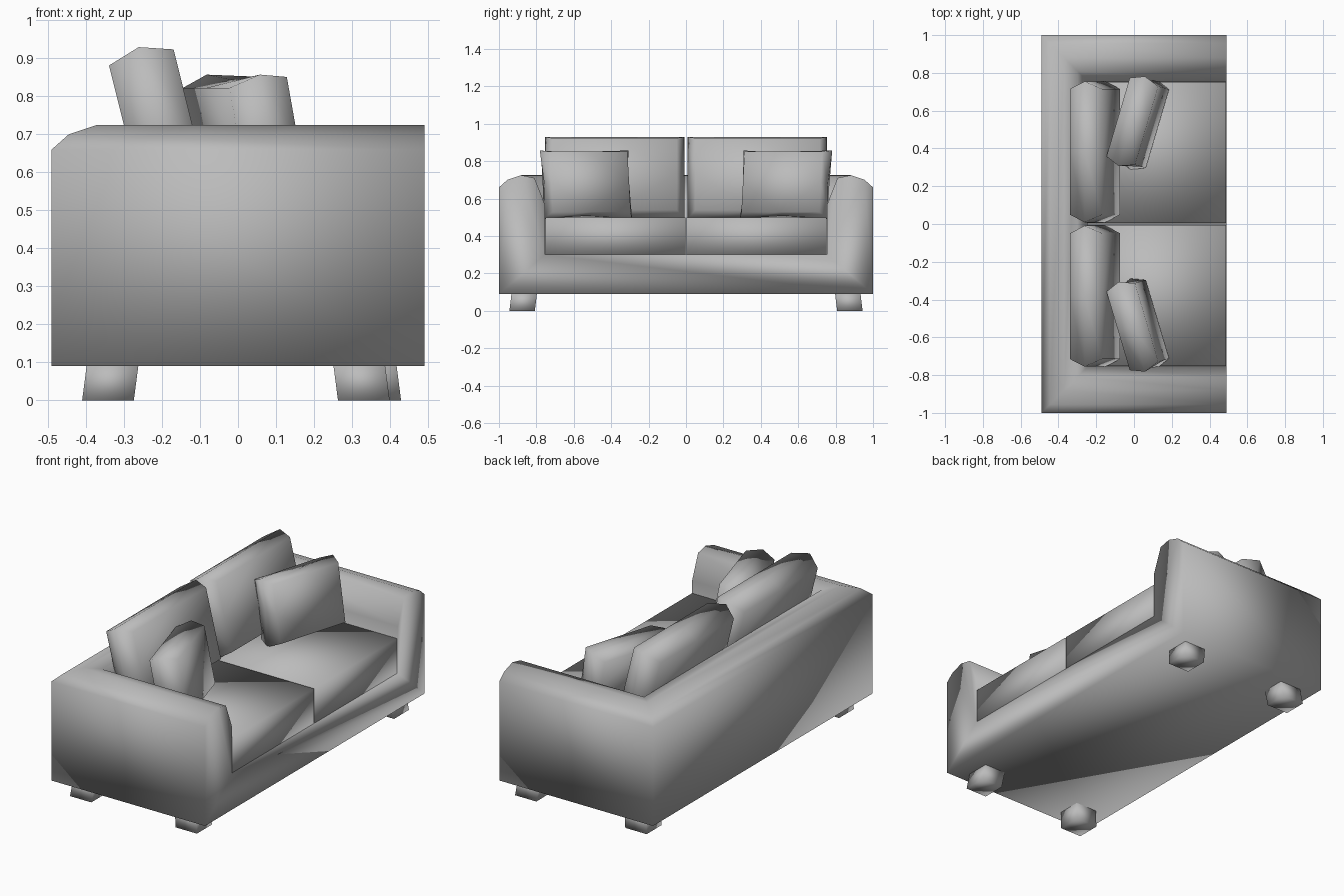
import bpy, bmesh
from math import radians
from mathutils import Matrix, Vector

cube = bpy.data.objects.get("Cube")
if cube:
    bpy.data.objects.remove(cube, do_unlink=True)

fabric = bpy.data.materials.new("grey_fabric")
fabric.use_nodes = True
grey = (0.5, 0.5, 0.5, 1)
fabric.diffuse_color = grey
fabric.node_tree.nodes["Principled BSDF"].inputs["Base Color"].default_value = grey


def finish(bm, name):
    """Turn a bmesh into a smooth-shaded object."""
    bmesh.ops.recalc_face_normals(bm, faces=bm.faces)
    mesh = bpy.data.meshes.new(name)
    for face in bm.faces:
        face.smooth = True
    bm.to_mesh(mesh)
    bm.free()
    mesh.materials.append(fabric)
    obj = bpy.data.objects.new(name, mesh)
    bpy.context.collection.objects.link(obj)
    return obj


def box(name, low, high, flare=(0, 0)):
    """Box between two corners, its top shifted by flare."""
    bm = bmesh.new()
    bmesh.ops.create_cube(bm, size=1)
    low, high = Vector(low), Vector(high)
    for v in bm.verts:
        top = v.co.z > 0
        v.co = (low + high) / 2 + v.co * (high - low)
        if top:
            v.co.x += flare[0]
            v.co.y += flare[1]
    return finish(bm, name)


def cushion(name, centre, half, inset, tilt, turn, pinch=0):
    """Cushion with a seam ring around its middle; pinch draws the seam in between corners."""
    bm = bmesh.new()
    depth, width, height = half
    around = [(-1, -1), (0, -1), (1, -1), (1, 0), (1, 1), (0, 1), (-1, 1), (-1, 0)]
    rings = []
    for x, shrink in ((-depth, inset), (0, 0), (depth, inset)):
        ring = []
        for sy, sz in around:
            pull = pinch if 0 in (sy, sz) and x == 0 else 0
            ring.append(bm.verts.new((x, sy * (width - shrink - pull),
                                      sz * (height - shrink * 0.7 - pull))))
        rings.append(ring)
    for a, b in zip(rings, rings[1:]):
        for i in range(8):
            j = (i + 1) % 8
            bm.faces.new((a[i], a[j], b[j], b[i]))
    bm.faces.new(rings[0])
    bm.faces.new(rings[-1])
    bm.transform(Matrix.Translation(centre) @ Matrix.Rotation(radians(turn), 4, "Z")
                 @ Matrix.Rotation(radians(-tilt), 4, "Y"))
    return finish(bm, name)


# Sofa body: one arm profile (inward distance, height) swept around a U with mitred corners
profile = [(0, 0.09), (0, 0.66), (0.045, 0.70), (0.12, 0.725),
           (0.19, 0.71), (0.245, 0.57), (0.245, 0.30)]
front, back, side = 0.49, -0.49, 1.0
bm = bmesh.new()
stations = [[], [], [], []]
for d, z in profile:
    spots = [(front, d - side), (back + d, d - side), (back + d, side - d), (front, side - d)]
    for station, (x, y) in zip(stations, spots):
        station.append(bm.verts.new((x, y, z)))
for a, b in zip(stations, stations[1:]):
    for i in range(len(profile) - 1):
        bm.faces.new((a[i], a[i + 1], b[i + 1], b[i]))
bm.faces.new([s[0] for s in stations])
bm.faces.new([s[-1] for s in stations])
bm.faces.new(stations[0] + stations[-1][::-1])
finish(bm, "sofa_body")

# Paired cushions and pillows, mirrored across y
for s, end in ((-1, "front"), (1, "rear")):
    ys = sorted((s * 0.004, s * 0.752))
    box("seat_cushion_" + end, (-0.25, ys[0], 0.29), (0.488, ys[1], 0.50))
    cushion("back_cushion_" + end, (-0.2065, s * 0.382, 0.71),
            (0.0875, 0.373, 0.226), 0.04, 14, 0)
    cushion("throw_pillow_" + end, (0.02, s * 0.535, 0.675),
            (0.08, 0.247, 0.185), 0.03, 10.5, s * -16.5, 0.015)

# Legs, leaning outward towards the floor
for s, end in ((-1, "front"), (1, "rear")):
    for x, hand in ((-0.342, "right"), (0.361 if s > 0 else 0.331, "left")):
        y = s * 0.876
        r = 0.068
        box(f"leg_{hand}_{end}", (x - r, y - r, 0), (x + r, y + r, 0.10),
            (0.013 if x < 0 else -0.013, -s * 0.012))
